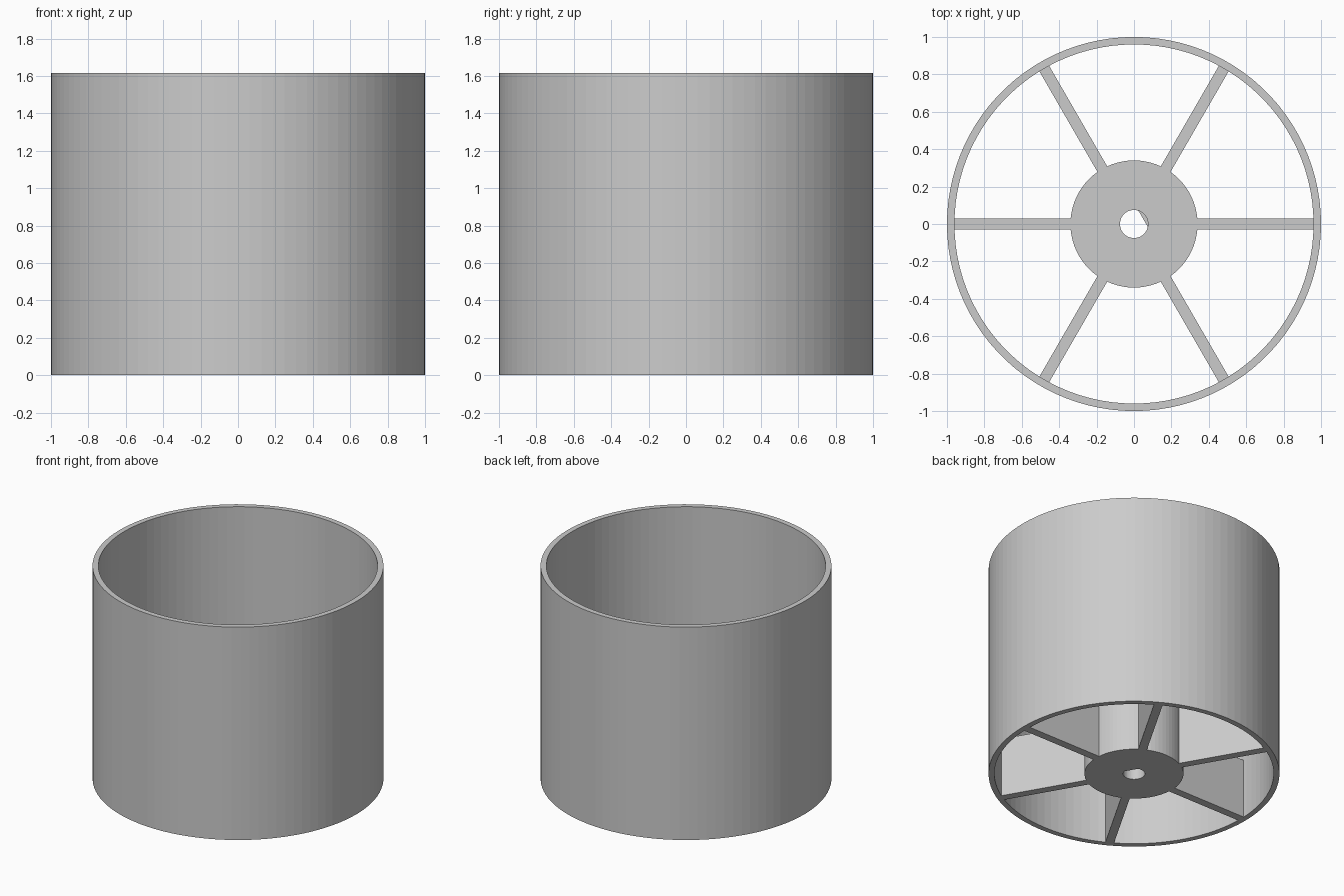
import bpy, bmesh, math
from mathutils import Matrix, Vector

if "Cube" in bpy.data.objects:
    bpy.data.objects.remove(bpy.data.objects["Cube"], do_unlink=True)

HEIGHT = 1.615          # drum height
WEB = 0.45              # hub and spoke height
RIM_IN, HUB_R, BORE_R = 0.96, 0.34, 0.075
SPOKE_W = 0.06

grey = bpy.data.materials.new("plain grey")
grey.use_nodes = True
colour = (0.6, 0.6, 0.6, 1)
grey.diffuse_color = colour
grey.node_tree.nodes["Principled BSDF"].inputs["Base Color"].default_value = colour


def finish(name, bm):
    bmesh.ops.remove_doubles(bm, verts=bm.verts, dist=1e-5)
    bmesh.ops.recalc_face_normals(bm, faces=bm.faces)
    mesh = bpy.data.meshes.new(name)
    bm.to_mesh(mesh)
    bm.free()
    mesh.materials.append(grey)
    obj = bpy.data.objects.new(name, mesh)
    bpy.context.collection.objects.link(obj)
    return obj


def circle(r, z, n):
    return [Vector((r * math.cos(2 * math.pi * i / n), r * math.sin(2 * math.pi * i / n), z))
            for i in range(n)]


def flatten(points, normal, limit):
    """Clip a ring against a flat, giving a D-shaped ring."""
    return [p - normal * max(0, p.dot(normal) - limit) for p in points]


def loft(name, rings):
    """Skin a closed sequence of rings into a hollow solid."""
    bm = bmesh.new()
    loops = [[bm.verts.new(p) for p in ring] for ring in rings]
    n = len(loops[0])
    for a, b in zip(loops, loops[1:] + loops[:1]):
        for i in range(n):
            j = (i + 1) % n
            bm.faces.new((a[i], a[j], b[j], b[i]))
    bmesh.ops.dissolve_degenerate(bm, dist=1e-5, edges=bm.edges)
    return finish(name, bm)


# Open drum
loft("drum_wall", [circle(1, 0, 100), circle(1, HEIGHT, 100),
                   circle(RIM_IN, HEIGHT, 100), circle(RIM_IN, 0, 100)])

# Hub with a round bore that narrows to a D-shaped shaft hole
flat = Vector((math.cos(math.pi / 6), math.sin(math.pi / 6), 0))
ledge = WEB * 0.6
loft("hub", [circle(HUB_R, 0, 72), circle(HUB_R, WEB, 72),
             circle(BORE_R, WEB, 72), circle(BORE_R, ledge, 72),
             flatten(circle(BORE_R, ledge, 72), flat, 0.056),
             flatten(circle(BORE_R, 0, 72), flat, 0.056)])

# Six spokes between hub and drum
start, end = HUB_R - 0.002, RIM_IN
for k in range(6):
    bm = bmesh.new()
    bmesh.ops.create_cube(bm, size=1)
    bmesh.ops.transform(bm, verts=bm.verts, matrix=(
        Matrix.Rotation(k * math.pi / 3, 4, 'Z')
        @ Matrix.Translation(((start + end) / 2, 0, WEB / 2))
        @ Matrix.Diagonal((end - start, SPOKE_W, WEB, 1))))
    finish(f"spoke_{k + 1}", bm)
